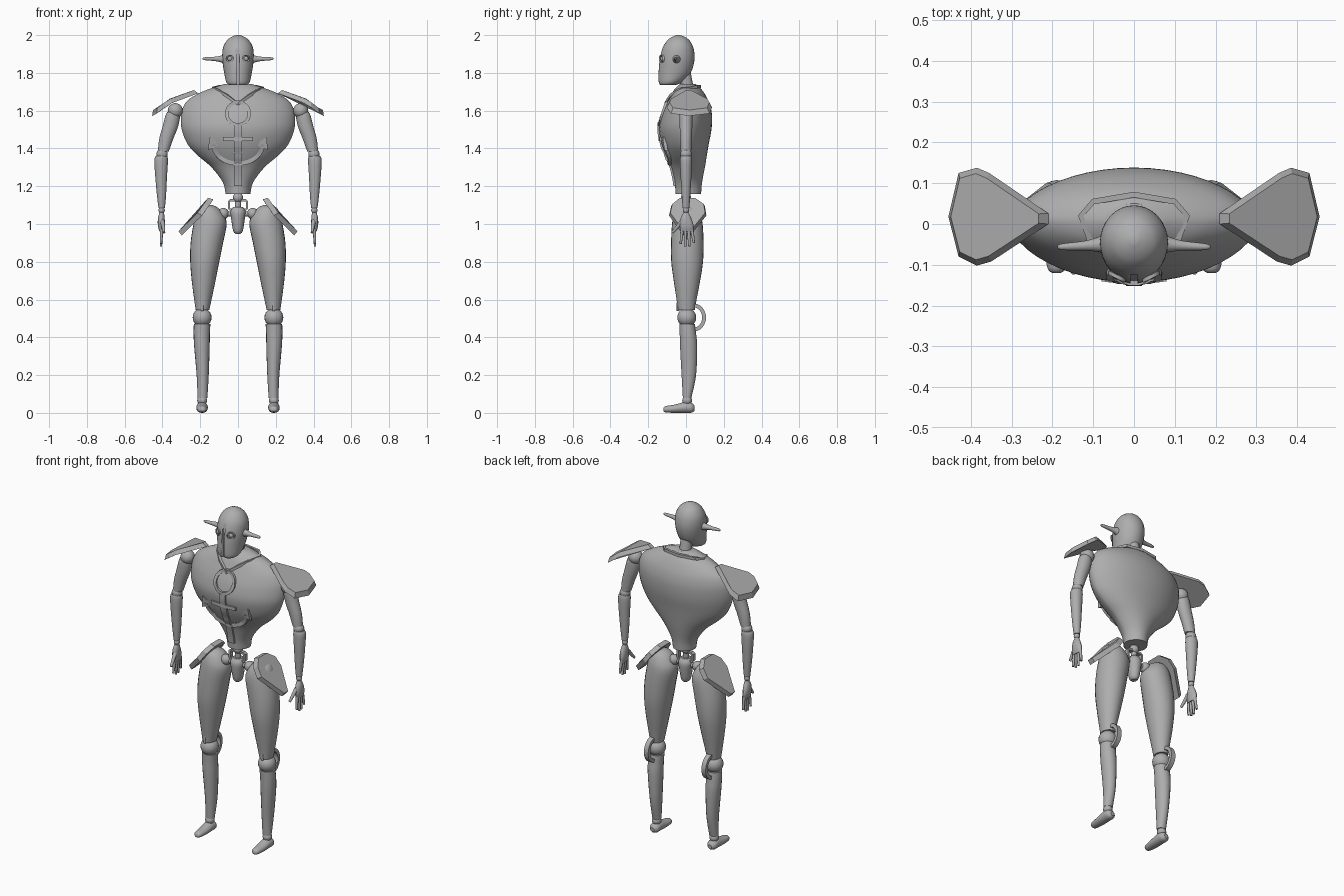
import bpy, bmesh, math
from mathutils import Vector, Matrix

if "Cube" in bpy.data.objects:
    bpy.data.objects.remove(bpy.data.objects["Cube"])

grey = bpy.data.materials.new("plain grey")
grey.diffuse_color = (0.42, 0.42, 0.42, 1)
grey.use_nodes = True
grey.node_tree.nodes["Principled BSDF"].inputs["Base Color"].default_value = grey.diffuse_color


def finish(name, bm, mirror=False, angle=35):
    bmesh.ops.recalc_face_normals(bm, faces=bm.faces)
    me = bpy.data.meshes.new(name)
    bm.to_mesh(me)
    bm.free()
    me.polygons.foreach_set("use_smooth", [True] * len(me.polygons))
    me.set_sharp_from_angle(angle=math.radians(angle))
    me.materials.append(grey)
    ob = bpy.data.objects.new(name, me)
    bpy.context.collection.objects.link(ob)
    if mirror:
        ob.modifiers.new("Mirror", 'MIRROR').use_mirror_merge = False
    return ob


def smooth_rows(rows, steps=4):
    """Catmull-Rom interpolation of number rows."""
    out = []
    for i in range(len(rows) - 1):
        a, b, c, d = (rows[max(0, min(len(rows) - 1, i + k))] for k in (-1, 0, 1, 2))
        for s in range(steps):
            t = s / steps
            out.append(tuple(0.5 * (2 * q + (r - p) * t + (2 * p - 5 * q + 4 * r - w) * t * t
                                    + (3 * q - p - 3 * r + w) * t ** 3)
                             for p, q, r, w in zip(a, b, c, d)))
    return out + [tuple(rows[-1])]


def skin(bm, rings, closed=False):
    """Quads between rings; caps on open ends."""
    vs = [[bm.verts.new(p) for p in r] for r in rings]
    n = len(vs[0])
    pairs = list(zip(vs, vs[1:])) + ([(vs[-1], vs[0])] if closed else [])
    for a, b in pairs:
        for i in range(n):
            bm.faces.new((a[i], a[(i + 1) % n], b[(i + 1) % n], b[i]))
    if not closed:
        bm.faces.new(vs[0])
        bm.faces.new(vs[-1])


def loft(name, rows, axis='Z', n=24, power=1.0, mirror=False, steps=4):
    """rows: (position along axis, centre a, centre b, radius a, radius b)"""
    order = {'Z': lambda t, a, b: (a, b, t), 'Y': lambda t, a, b: (a, t, b),
             'X': lambda t, a, b: (t, a, b)}[axis]
    rings = []
    for t, a, b, ra, rb in smooth_rows(rows, steps):
        ring = []
        for i in range(n):
            ang = math.tau * i / n
            s = math.sin(ang)
            ring.append(order(t, a + ra * math.cos(ang), b + rb * math.copysign(abs(s) ** power, s)))
        rings.append(ring)
    bm = bmesh.new()
    skin(bm, rings)
    return finish(name, bm, mirror)


def ball(name, p, r, mirror=False):
    bm = bmesh.new()
    bmesh.ops.create_uvsphere(bm, u_segments=20, v_segments=12, radius=r,
                              matrix=Matrix.Translation(p))
    return finish(name, bm, mirror)


def stick(name, p, q, r1, r2, mirror=False):
    p, q = Vector(p), Vector(q)
    bm = bmesh.new()
    m = Matrix.Translation((p + q) / 2) @ (q - p).to_track_quat('Z', 'Y').to_matrix().to_4x4()
    bmesh.ops.create_cone(bm, cap_ends=True, segments=14, radius1=r1, radius2=r2,
                          depth=(q - p).length, matrix=m)
    return finish(name, bm, mirror)


def sweep(name, pts, normal, w, t, closed=False, mirror=False):
    """Rectangular bar along a path; w is one half-width or (start, end)."""
    pts, nor = [Vector(p) for p in pts], Vector(normal)
    w0, w1 = w if isinstance(w, tuple) else (w, w)
    rings, n = [], len(pts)
    for i, p in enumerate(pts):
        a = pts[i - 1] if closed or i else p
        b = pts[(i + 1) % n] if closed or i < n - 1 else p
        side = (b - a).cross(nor).normalized() * (w0 + (w1 - w0) * i / (n - 1))
        rings.append([p + side + nor * t, p - side + nor * t, p - side - nor * t, p + side - nor * t])
    bm = bmesh.new()
    skin(bm, rings, closed)
    return finish(name, bm, mirror)


def plate(name, outline, lift, shrink=0.88):
    pts = [Vector(p) for p in outline]
    c = sum(pts, Vector()) / len(pts)
    bm = bmesh.new()
    skin(bm, [pts, [c + (p - c) * shrink + Vector(lift) for p in pts]])
    return finish(name, bm, True, 15)


# Torso: lens-shaped sections (height, half width, front y, back y)
shape = [(1.16, .066, -.055, .08), (1.22, .08, -.06, .085), (1.30, .14, -.078, .1),
         (1.36, .21, -.105, .11), (1.42, .265, -.128, .12), (1.50, .298, -.143, .135),
         (1.57, .302, -.13, .138), (1.62, .29, -.11, .13), (1.66, .26, -.09, .115),
         (1.70, .19, -.07, .092), (1.725, .12, -.05, .07), (1.742, .07, -.03, .05)]
torso_rows = [(z, 0, (f + b) / 2, w, (b - f) / 2) for z, w, f, b in shape]
loft("torso", torso_rows, n=48, power=1.2)
dense = smooth_rows(torso_rows)


def on_chest(x, z):
    r = min(dense, key=lambda row: abs(row[0] - z))
    return (x, r[2] - r[4] * max(0, 1 - (x / r[3]) ** 2) ** .6, z)


# Chest emblem: ring, shaft, crossbar, curved arms and arrow tips
F = (0, 1, 0)
circle = [math.tau * i / 28 for i in range(28)]
sweep("chest_ring", [on_chest(.06 * math.sin(a), 1.585 + .06 * math.cos(a)) for a in circle],
      F, .009, .009, closed=True)
sweep("chest_shaft", [on_chest(0, 1.52 - .02 * i) for i in range(17)], F, .02, .009)
sweep("chest_crossbar", [on_chest(-.08 + .02 * i, 1.45) for i in range(9)], F, .01, .009)
sweep("chest_arc", [on_chest(.13 * math.cos(a), 1.42 + .1 * math.sin(a))
                    for a in [math.pi + math.pi * i / 20 for i in range(21)]], F, .011, .009)
sweep("chest_arrow", [on_chest(.125 + .008 * i, 1.405 + .018 * i) for i in range(4)],
      F, (.036, .003), .009, mirror=True)

# Collar and neck
half = [(.1, .055, 1.727), (.13, .02, 1.718), (.11, -.035, 1.712), (.06, -.08, 1.68)]
sweep("collar", [(0, .072, 1.727)] + half + [(0, -.108, 1.635)]
      + [(-x, y, z) for x, y, z in reversed(half)], (0, 0, 1), .007, .008, closed=True)
stick("neck", (0, .01, 1.70), (0, -.015, 1.83), .034, .034)

# Head with a slot down the face
skull = [(1.735, .045, -.135, -.06), (1.75, .062, -.145, -.02), (1.80, .073, -.146, .025),
         (1.87, .083, -.14, .045), (1.93, .08, -.125, .04), (1.97, .06, -.1, .02),
         (1.99, .035, -.075, -.005), (2.0, .01, -.05, -.03)]
head = loft("head", [(z, 0, (f + b) / 2, w, (b - f) / 2) for z, w, f, b in skull], n=32)
bm = bmesh.new()
bmesh.ops.create_cube(bm, size=1, matrix=Matrix.Translation((0, -.15, 1.83))
                      @ Matrix.Diagonal((.016, .05, .235, 1)))
cutter = finish("face_slot_cutter", bm)
cutter.hide_render = True
cutter.hide_viewport = True
cutter.display_type = 'WIRE'
cut = head.modifiers.new("Slot", 'BOOLEAN')
cut.operation, cut.object = 'DIFFERENCE', cutter

# Eyes and pointed ears
ball("eye", (.042, -.123, 1.875), .013, True)
sweep("eye_ring", [(.042 + .018 * math.cos(a), -.129 + .010 * math.cos(a), 1.875 + .018 * math.sin(a))
                   for a in circle[::2]], F, .003, .005, closed=True, mirror=True)
loft("ear", [(.07, -.05, 1.872, .026, .028), (.085, -.05, 1.873, .019, .02),
             (.12, -.053, 1.874, .012, .012), (.175, -.056, 1.875, .008, .008),
             (.187, -.056, 1.875, .003, .003)], 'X', 14, mirror=True)

# Shoulder pads
plate("shoulder_pad", [(.21, 0, 1.692), (.35, -.092, 1.64), (.385, -.102, 1.618), (.43, -.08, 1.585),
                       (.455, .018, 1.572), (.43, .125, 1.585), (.385, .138, 1.618),
                       (.355, .125, 1.64), (.21, .026, 1.692)], (.006, 0, .025))

# Arms
ball("shoulder_joint", (.332, 0, 1.60), .04, True)
loft("upper_arm", [(1.60, .34, 0, .018, .018), (1.585, .343, 0, .037, .033), (1.52, .357, 0, .041, .034),
                   (1.45, .38, 0, .037, .031), (1.385, .395, 0, .029, .028)], n=18, mirror=True)
ball("elbow", (.402, 0, 1.37), .03, True)
loft("forearm", [(1.36, .405, 0, .03, .028), (1.335, .407, 0, .036, .032), (1.25, .407, 0, .031, .029),
                 (1.15, .405, 0, .024, .023), (1.085, .404, 0, .017, .018)], n=18, mirror=True)
ball("wrist", (.404, 0, 1.073), .017, True)

# Hands
loft("palm", [(1.06, .404, 0, .012, .014), (1.03, .406, 0, .018, .028), (.99, .406, .004, .018, .037),
              (.96, .404, .005, .012, .033)], n=16, mirror=True)
for i, (y0, y1, z1) in enumerate([(-.02, -.028, .895), (-.003, -.004, .88),
                                  (.014, .018, .882), (.03, .042, .90)]):
    stick("finger_%d" % (i + 1), (.404, y0, .975), (.408, y1, z1), .0095, .006, True)
stick("thumb", (.40, -.02, 1.015), (.392, -.072, .955), .012, .007, True)

# Waist, pelvis and hip joints
ball("spine_ball", (0, 0, 1.14), .027)
stick("spine", (0, 0, 1.06), (0, 0, 1.20), .016, .016)
sweep("waist_frame", [(-.048, 0, 1.12), (-.04, 0, 1.126), (.04, 0, 1.126), (.048, 0, 1.12),
                      (.048, 0, 1.082), (.04, 0, 1.075), (-.04, 0, 1.075), (-.048, 0, 1.082)],
      F, .006, .012, closed=True)
loft("pelvis", [(.948, 0, 0, .014, .018), (.965, 0, 0, .026, .03), (1.02, 0, 0, .035, .04),
                (1.065, 0, 0, .041, .042), (1.09, 0, 0, .026, .028)], n=20)
stick("hip_axle", (0, 0, 1.05), (.15, 0, 1.06), .014, .014, True)
ball("hip_joint", (.078, 0, 1.055), .03, True)
plate("hip_pad", [(.298, -.014, .94), (.19, -.09, 1.045), (.155, -.078, 1.095), (.13, -.035, 1.13),
                  (.13, .05, 1.13), (.155, .1, 1.095), (.19, .108, 1.045), (.298, .024, .94)],
      (.024, 0, .014), .93)

# Legs
loft("thigh", [(1.10, .155, .005, .02, .02), (1.085, .155, .005, .05, .05), (1.05, .15, .006, .074, .07),
               (1.0, .148, .007, .088, .081), (.9, .165, .007, .086, .086), (.8, .176, .006, .077, .084),
               (.7, .182, .005, .063, .07), (.6, .186, .003, .046, .053), (.545, .188, .002, .036, .045)],
     mirror=True)
ball("knee", (.19, .004, .505), .05, True)
stick("knee_pin", (.19, -.042, .54), (.19, -.042, .585), .007, .007, True)
sweep("knee_ring", [(.19, .04 + .056 * math.cos(a), .505 + .064 * math.sin(a))
                    for a in [math.radians(-115 + 230 * i / 20) for i in range(21)]],
      (1, 0, 0), .010, .014, mirror=True)
loft("shin", [(.47, .19, .006, .044, .042), (.42, .192, .01, .043, .044), (.35, .191, .014, .041, .046),
              (.2, .187, .015, .032, .039), (.08, .188, .006, .026, .023)], n=18, mirror=True)

# Ankles and feet
ball("ankle", (.19, .006, .066), .026, True)
loft("foot", [(-.12, .19, .017, .01, .008), (-.108, .19, .019, .022, .017), (-.06, .19, .022, .029, .022),
              (-.005, .19, .029, .031, .029), (.03, .19, .027, .028, .026), (.046, .19, .024, .012, .012)],
     'Y', 18, mirror=True)
